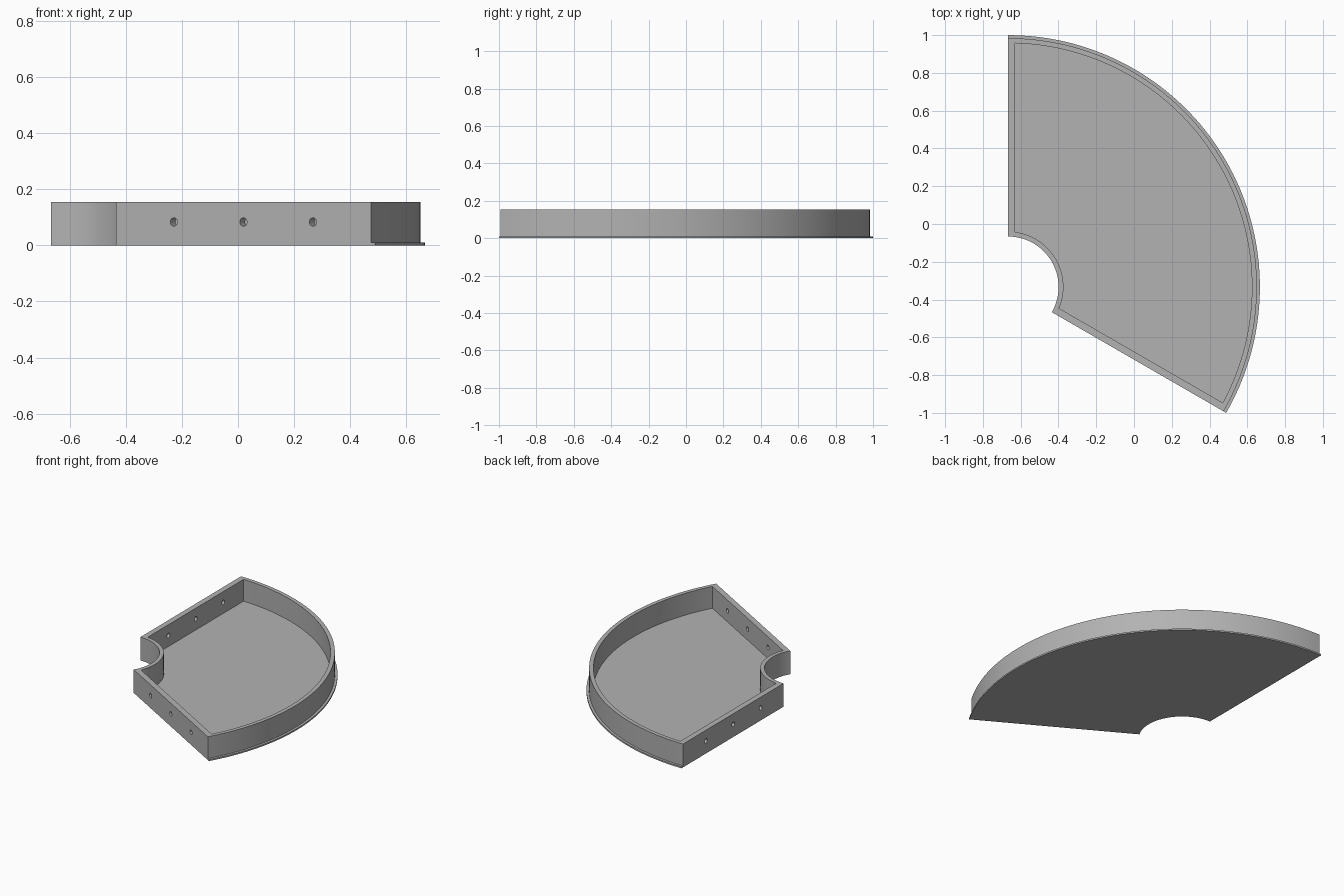
import bpy, bmesh
from math import asin, cos, sin, pi, radians
from mathutils import Matrix, Vector

default = bpy.data.objects.get("Cube")
if default:
    bpy.data.objects.remove(default, do_unlink=True)

# Overall dimensions of the 120 degree sector
R_LIP, R_WALL, R_IN = 1.333, 1.317, 0.267
ARC_T, SIDE_T = 0.026, 0.037
FLOOR, HEIGHT = 0.01, 0.154
CENTRE = Vector((-R_LIP / 2, -R_LIP / 4, 0))
A0, A1 = radians(-30), radians(90)
STEPS = 72

grey = bpy.data.materials.new("plain grey")
grey.use_nodes = True
colour = (0.45, 0.45, 0.45, 1)
grey.diffuse_color = colour
grey.node_tree.nodes["Principled BSDF"].inputs["Base Color"].default_value = colour


def sector(r_in, r_out, z, inset=0):
    """Sector outline whose straight sides are moved inwards by inset."""
    points = []
    for r, order in ((r_out, range(STEPS + 1)), (r_in, range(STEPS, -1, -1))):
        shift = asin(inset / r)
        start, end = A0 + shift, A1 - shift
        for i in order:
            a = start + (end - start) * i / STEPS
            points.append(CENTRE + Vector((r * cos(a), r * sin(a), z)))
    return points


def skin(name, outlines):
    """Solid made by joining a stack of outlines and capping both ends."""
    bm = bmesh.new()
    loops = [[bm.verts.new(p) for p in line] for line in outlines]
    n = len(loops[0])
    for low, high in zip(loops, loops[1:]):
        for i in range(n):
            j = (i + 1) % n
            bm.faces.new((low[i], low[j], high[j], high[i]))
    bm.faces.new(loops[0][::-1])
    bm.faces.new(loops[-1])
    bmesh.ops.recalc_face_normals(bm, faces=bm.faces[:])
    mesh = bpy.data.meshes.new(name)
    bm.to_mesh(mesh)
    bm.free()
    mesh.materials.append(grey)
    obj = bpy.data.objects.new(name, mesh)
    bpy.context.collection.objects.link(obj)
    return obj


# Open tray: outer wall, rim, inner wall and floor
inner = (R_IN + ARC_T, R_WALL - ARC_T)
tray = skin("tray", [
    sector(R_IN, R_WALL, 0),
    sector(R_IN, R_WALL, HEIGHT),
    sector(*inner, HEIGHT, SIDE_T),
    sector(*inner, FLOOR, SIDE_T),
])

# Thin lip around the foot of the outer curve
lip = skin("base_lip", [sector(R_WALL, R_LIP, 0), sector(R_WALL, R_LIP, FLOOR)])

# Three screw holes through each straight wall
bm = bmesh.new()
for a in (A0, A1):
    for s in (0.506, 0.792, 1.078):
        place = (Matrix.Translation(CENTRE + Vector((s * cos(a), s * sin(a), 0.083)))
                 @ Matrix.Rotation(a, 4, "Z") @ Matrix.Rotation(pi / 2, 4, "X"))
        bmesh.ops.create_cone(bm, cap_ends=True, segments=24, radius1=0.015,
                              radius2=0.015, depth=0.15, matrix=place)
cut_mesh = bpy.data.meshes.new("hole_cutter")
bm.to_mesh(cut_mesh)
bm.free()
cut_mesh.materials.append(grey)
cutter = bpy.data.objects.new("hole_cutter", cut_mesh)
cutter.hide_render = True
bpy.context.collection.objects.link(cutter)

holes = tray.modifiers.new("screw_holes", "BOOLEAN")
holes.operation = "DIFFERENCE"
holes.solver = "EXACT"
holes.object = cutter
bpy.context.view_layer.objects.active = tray
bpy.ops.object.modifier_apply(modifier=holes.name)
bpy.data.objects.remove(cutter, do_unlink=True)

# Smooth curves with crisp corners
for obj in (tray, lip):
    bpy.ops.object.select_all(action="DESELECT")
    obj.select_set(True)
    bpy.context.view_layer.objects.active = obj
    bpy.ops.object.shade_smooth_by_angle(angle=radians(30))
